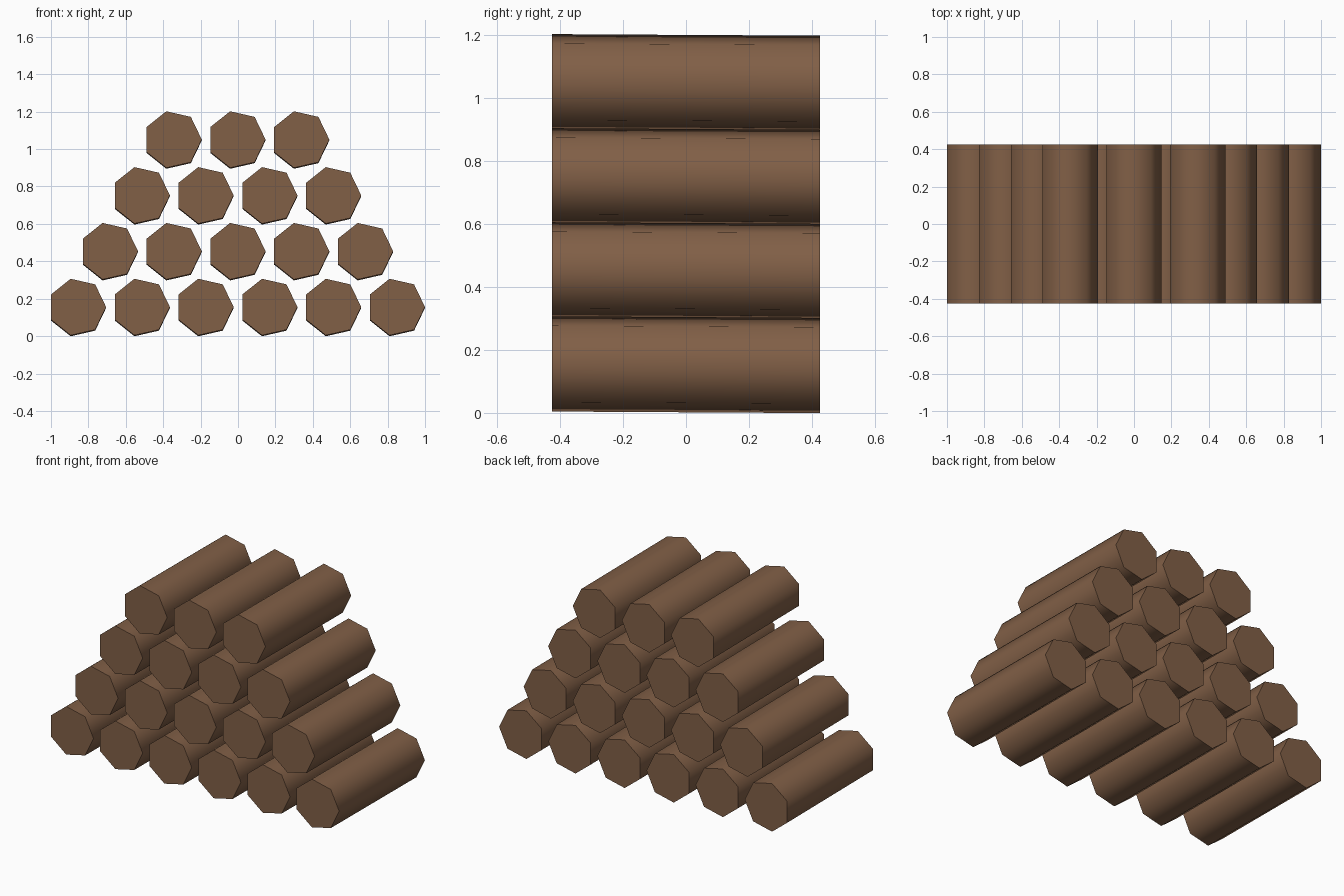
import bpy, bmesh
from math import sin, cos, tau, radians

cube = bpy.data.objects.get("Cube")
if cube:
    bpy.data.objects.remove(cube, do_unlink=True)

SIDES, RADIUS, LENGTH = 7, 0.155, 0.85
STEP_X, STEP_Z, BASE_Z = 0.341, 0.2985, 0.153
BACK_DROP = 0.005          # logs dip very slightly towards the back
BASE_COUNT, ROWS = 6, 4

# Bark and cut wood share one brown
brown = bpy.data.materials.new("log_brown")
brown.use_nodes = True
colour = (0.22, 0.115, 0.062, 1)
brown.diffuse_color = colour
bsdf = brown.node_tree.nodes["Principled BSDF"]
bsdf.inputs["Base Color"].default_value = colour
bsdf.inputs["Roughness"].default_value = 0.9


def make_log_mesh():
    """Seven-sided log lying along y, with one corner pointing to +x."""
    bm = bmesh.new()
    ring = [bm.verts.new((RADIUS * cos(tau * i / SIDES),
                          -LENGTH / 2,
                          RADIUS * sin(tau * i / SIDES) + BACK_DROP / 2))
            for i in range(SIDES)]
    front = bm.faces.new(ring)
    copy = bmesh.ops.duplicate(bm, geom=[front] + ring + front.edges[:])
    back = [g for g in copy["geom"] if isinstance(g, bmesh.types.BMVert)]
    bmesh.ops.translate(bm, verts=back, vec=(0, LENGTH, -BACK_DROP))
    bmesh.ops.bridge_loops(bm, edges=[e for e in bm.edges if e.is_boundary])
    bmesh.ops.recalc_face_normals(bm, faces=bm.faces)
    mesh = bpy.data.meshes.new("log")
    bm.to_mesh(mesh)
    bm.free()
    mesh.materials.append(brown)
    return mesh


# Stack the logs in rows, one fewer in each row going up
log_mesh = make_log_mesh()
logs = []
for row in range(ROWS):
    count = BASE_COUNT - row
    for i in range(count):
        log = bpy.data.objects.new(f"log_row{row + 1}_{i + 1}", log_mesh)
        log.location = ((i - (count - 1) / 2) * STEP_X - 0.0077, 0,
                        BASE_Z + row * STEP_Z)
        bpy.context.collection.objects.link(log)
        logs.append(log)

# Rounded bark, crisp cut ends
bpy.ops.object.select_all(action="DESELECT")
logs[0].select_set(True)
bpy.context.view_layer.objects.active = logs[0]
bpy.ops.object.shade_smooth_by_angle(angle=radians(60))
